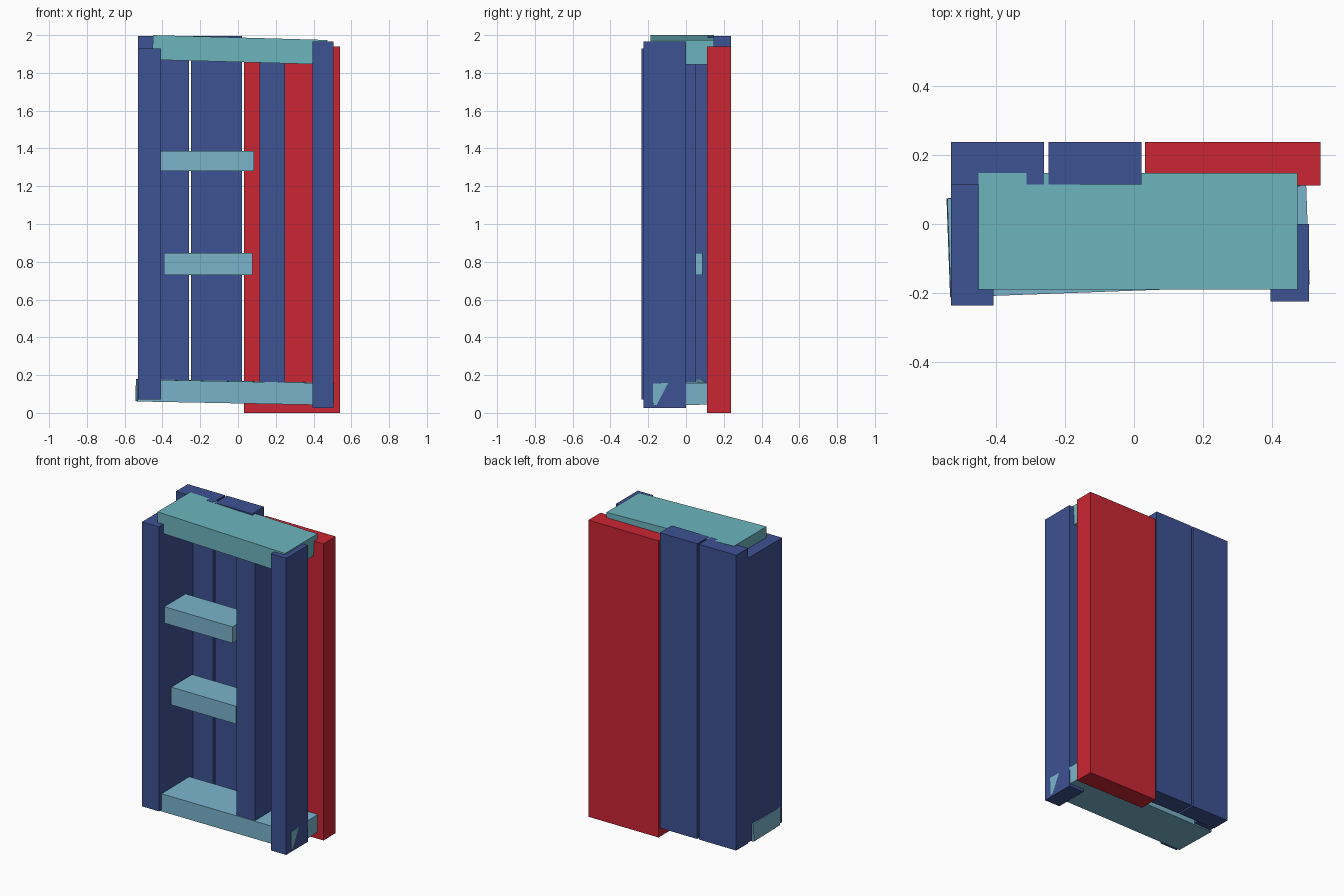
import bpy
from math import radians

if "Cube" in bpy.data.objects:
    bpy.data.objects.remove(bpy.data.objects["Cube"])


def material(name, rgb):
    m = bpy.data.materials.new(name)
    m.diffuse_color = (*rgb, 1)
    m.use_nodes = True
    m.node_tree.nodes["Principled BSDF"].inputs["Base Color"].default_value = m.diffuse_color
    return m


BLUE = material("blue_paint", (0.048, 0.084, 0.296))
RED = material("red_paint", (0.597, 0.019, 0.034))
TEAL = material("teal_paint", (0.150, 0.462, 0.515))
PALE = material("pale_blue_paint", (0.195, 0.456, 0.597))


def board(name, x, y, z, mat, tilt=(0, 0, 0)):
    """Box spanning the given ranges, turned about its centre by tilt degrees."""
    spans = (x, y, z)
    bpy.ops.mesh.primitive_cube_add(size=1, location=[(a + b) / 2 for a, b in spans])
    ob = bpy.context.object
    ob.name = name
    ob.scale = [b - a for a, b in spans]
    bpy.ops.object.transform_apply(location=False, rotation=False, scale=True)
    ob.rotation_euler = [radians(t) for t in tilt]
    ob.data.materials.append(mat)


# Back boards: two narrow blue ones and a wide red one
for i, x0 in enumerate((-0.53, -0.248)):
    board(f"back_board_{i + 1}", (x0, x0 + 0.27), (0.115, 0.238), (0.065, 1.996), BLUE)
board("red_back_board", (0.032, 0.54), (0.112, 0.238), (0, 1.94), RED)

# Uprights
board("left_side_board", (-0.53, -0.407), (-0.236, 0.116), (0.07, 1.93), BLUE)
board("right_front_post", (0.395, 0.506), (-0.225, 0.0), (0.025, 1.965), BLUE)
board("inner_divider", (0.115, 0.248), (-0.18, 0.052), (0.12, 1.89), BLUE)

# Short shelves
board("upper_shelf", (-0.41, 0.086), (-0.18, 0.04), (1.28, 1.387), PALE)
board("lower_shelf", (-0.393, 0.077), (-0.13, 0.087), (0.73, 0.846), PALE)

# Slightly crooked top and bottom boards
board("top_board", (-0.452, 0.471), (-0.189, 0.147), (1.857, 1.987), TEAL, (0, 1.6, 0))
board("bottom_board", (-0.537, 0.503), (-0.193, 0.093), (0.052, 0.168), PALE, (0.6, 1.1, 2.1))
